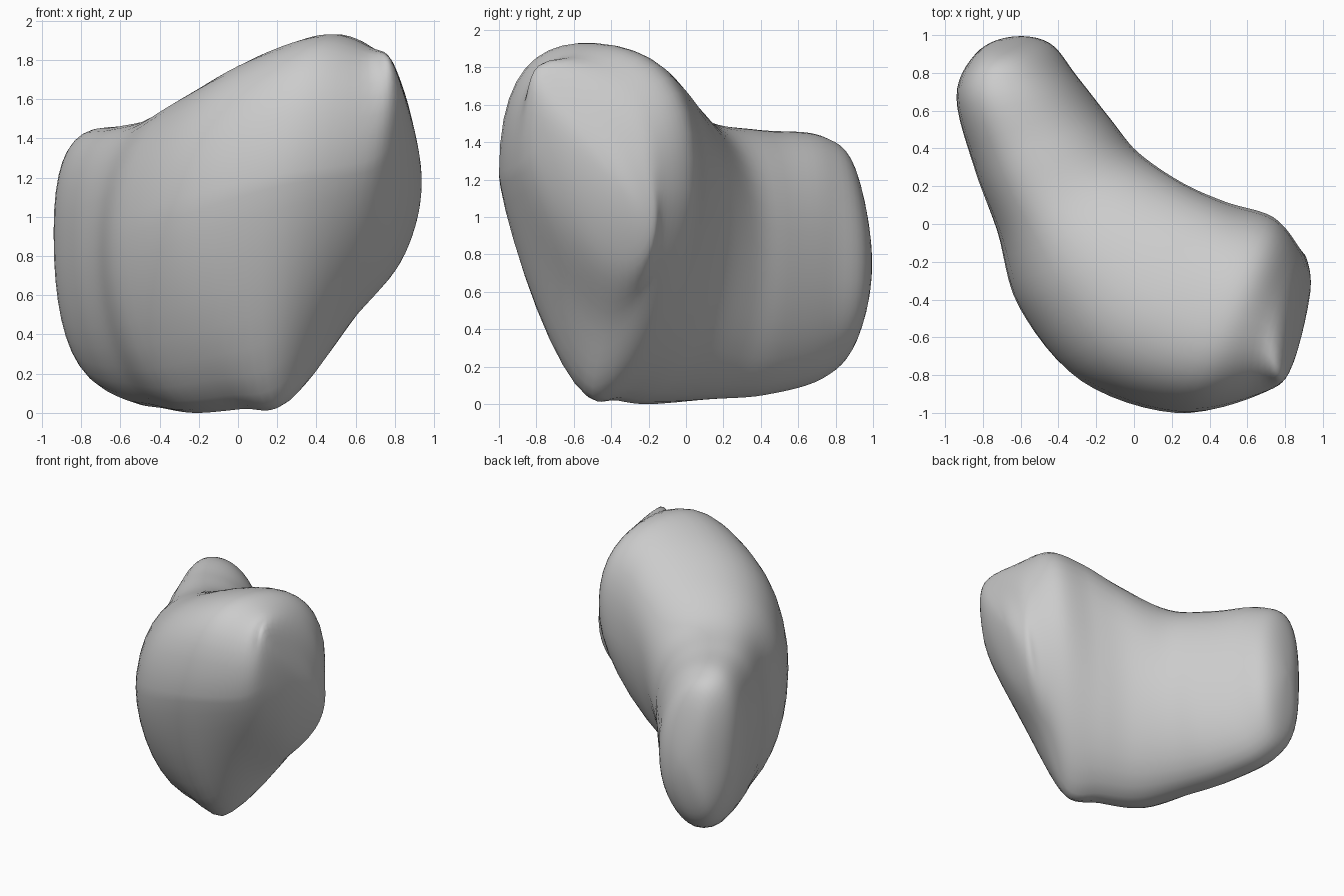
import bpy
import math
from mathutils import Vector

cube = bpy.data.objects.get("Cube")
if cube:
    bpy.data.objects.remove(cube, do_unlink=True)

SIDES = 40
STEPS = 6

# Each station: outer, inner, top and bottom points of one cross-section
stations = [
    [(-.84, .9, .8), (-.45, .96, .75), (-.7, .9, 1.27), (-.7, .9, .33)],
    [(-.94, .67, .92), (-.3, .78, .8), (-.66, .73, 1.43), (-.66, .72, .14)],
    [(-.84, .28, .92), (-.12, .55, .8), (-.5, .42, 1.46), (-.52, .4, .05)],
    [(-.72, -.04, .95), (.02, .38, .85), (-.3, .12, 1.51), (-.39, .11, .025)],
    [(-.6, -.44, 1), (.24, .22, 1), (-.02, -.15, 1.68), (-.22, -.2, 0)],
    [(-.28, -.83, 1.1), (.47, .12, 1.1), (.25, -.35, 1.85), (.02, -.37, .02)],
    [(.22, -1, 1.22), (.72, .04, 1.15), (.5, -.48, 1.93), (.24, -.5, .05)],
    [(.65, -.9, 1.28), (.87, -.12, 1.15), (.69, -.53, 1.86), (.53, -.43, .43)],
    [(.83, -.73, 1.38), (.92, -.21, 1.17), (.81, -.68, 1.74), (.8, -.4, .78)],
]
# How pinched the outer underside is at each station (high = pointed keel)
keel = [.85, .85, .9, .95, 1.05, 1.25, 1.5, 1.4, 1]
rear_pole = Vector((-.66, .99, .76))
front_pole = Vector((.93, -.38, 1.2))


def section(points, pinch):
    """Closed rounded ring through four extreme points."""
    outer, inner, top, bottom = [Vector(p) for p in points]
    centre = (outer + inner) / 2
    across = (outer - inner) / 2
    upright = (top - bottom) / 2
    bow = (top + bottom) / 2 - centre
    ring = []
    for i in range(SIDES):
        angle = math.tau * i / SIDES
        c, s = math.cos(angle), math.sin(angle)
        # Blend between the outer and inner fullness across the underside
        under = .95 + (pinch - .95) * (2 + c) / 3
        exponent = .93 if s > 0 else under
        ring.append(centre + across * math.copysign(abs(c) ** exponent, c)
                    + upright * math.copysign(abs(s) ** exponent, s)
                    + bow * s * s)
    return ring


def opposite(ring):
    """Ring turned half way round, so the surface runs smoothly over a pole."""
    half = SIDES // 2
    return ring[half:] + ring[:half]


def spline(a, b, c, d, t):
    m, n = (c - a) / 2, (d - b) / 2
    u = 1 - t
    return (b * (1 + 2 * t) * u * u + m * t * u * u
            + c * t * t * (3 - 2 * t) - n * t * t * u)


# Control rings, closed at both ends by a pole
rings = [section(points, pinch) for points, pinch in zip(stations, keel)]
chain = ([opposite(rings[0]), [rear_pole] * SIDES] + rings
         + [[front_pole] * SIDES, opposite(rings[-1])])

# Smooth interpolation between the rings
loft = []
for k in range(1, len(chain) - 2):
    for step in range(STEPS):
        t = step / STEPS
        loft.append([spline(*[chain[k + j][i] for j in (-1, 0, 1, 2)], t)
                     for i in range(SIDES)])
loft = loft[1:]

verts = [rear_pole] + [p for ring in loft for p in ring] + [front_pole]
last = len(verts) - 1
faces = []
for i in range(SIDES):
    j = (i + 1) % SIDES
    faces.append((0, 1 + j, 1 + i))
    for r in range(len(loft) - 1):
        a, b = 1 + r * SIDES, 1 + (r + 1) * SIDES
        faces.append((a + i, a + j, b + j, b + i))
    tail = 1 + (len(loft) - 1) * SIDES
    faces.append((tail + i, tail + j, last))

mesh = bpy.data.meshes.new("curved_body")
mesh.from_pydata([tuple(v) for v in verts], [], faces)
body = bpy.data.objects.new("curved_body", mesh)
bpy.context.collection.objects.link(body)
bpy.context.view_layer.objects.active = body
body.select_set(True)

# Consistent outward faces
bpy.ops.object.mode_set(mode="EDIT")
bpy.ops.mesh.select_all(action="SELECT")
bpy.ops.mesh.normals_make_consistent(inside=False)
bpy.ops.object.mode_set(mode="OBJECT")
bpy.ops.object.shade_smooth_by_angle(angle=math.radians(50))

# Plain grey surface
grey = bpy.data.materials.new("plain_grey")
grey.use_nodes = True
colour = (.6, .6, .6, 1)
grey.diffuse_color = colour
grey.node_tree.nodes["Principled BSDF"].inputs["Base Color"].default_value = colour
mesh.materials.append(grey)
